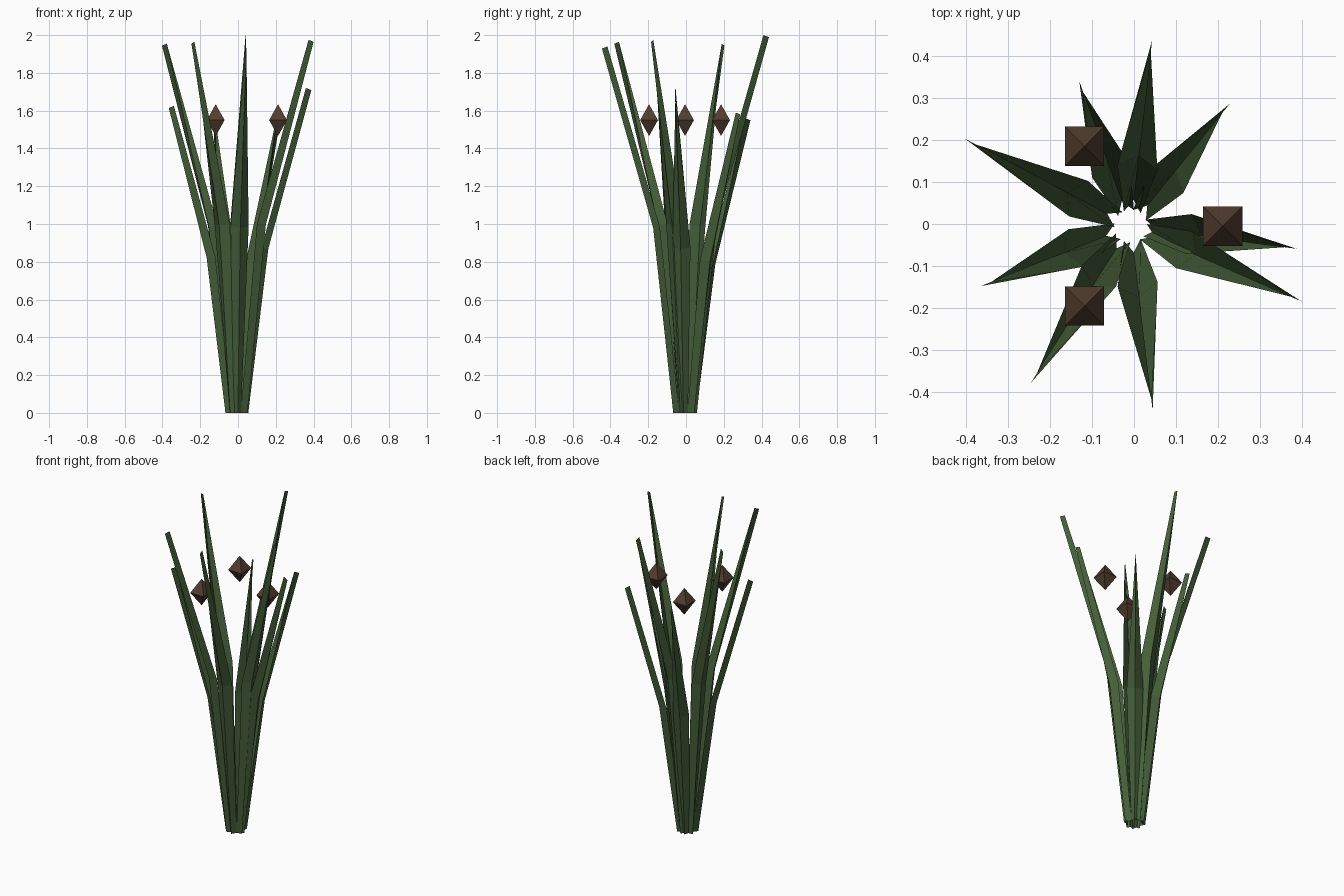
import bpy, bmesh, math
from mathutils import Vector

if "Cube" in bpy.data.objects:
    bpy.data.objects.remove(bpy.data.objects["Cube"])

CENTRE = Vector((-0.008, -0.005, 0))


def material(name, rgb):
    m = bpy.data.materials.new(name)
    m.diffuse_color = (*rgb, 1)
    m.use_nodes = True
    m.node_tree.nodes["Principled BSDF"].inputs["Base Color"].default_value = m.diffuse_color
    return m


GREEN = material("reed green", (0.060, 0.115, 0.042))
BROWN = material("seed head brown", (0.085, 0.048, 0.028))


def add_object(name, bm, mat):
    mesh = bpy.data.meshes.new(name)
    bm.to_mesh(mesh)
    bm.free()
    mesh.materials.append(mat)
    obj = bpy.data.objects.new(name, mesh)
    obj.location = CENTRE
    bpy.context.collection.objects.link(obj)


def blade(name, angle, reach, height):
    """Folded leaf: outer spine with two inner edges, bent at half height."""
    a = math.radians(angle)
    out = Vector((math.cos(a), math.sin(a), 0))
    side = Vector((-out.y, out.x, 0))
    up = Vector((0, 0, 1))
    # spine radius, spine height, half width, fold depth, rise of the edges
    stations = [(0.063, 0, 0.020, 0.030, 0),
                (0.170, height * 0.505, 0.048, 0.030, 0.006),
                (reach, height - 0.011, 0, 0.029, 0.011)]
    bm = bmesh.new()
    rows = []
    for r, z, half, depth, rise in stations:
        edge = out * (r - depth) + up * (z + rise)
        row = [bm.verts.new(edge + side * half), bm.verts.new(out * r + up * z)]
        row.append(bm.verts.new(edge - side * half) if half else row[0])
        rows.append(row)
    for low, high in zip(rows, rows[1:]):
        for i in range(2):
            bm.faces.new((low[i], low[i + 1], high[i + 1], high[i]))
    add_object(name, bm, GREEN)


# Nine blades: direction in degrees, tip radius, tip height
blades = [(83.4, 0.447, 2.00), (109.5, 0.367, 1.56), (152.2, 0.446, 1.955),
          (201.8, 0.386, 1.625), (237.5, 0.444, 1.965), (276.8, 0.443, 1.94),
          (336.2, 0.446, 1.975), (352.2, 0.400, 1.72), (51, 0.375, 1.59)]
for n, (angle, reach, height) in enumerate(blades, 1):
    blade(f"leaf_blade_{n}", angle, reach, height)

# Three diamond-shaped seed heads
for n in range(3):
    a = math.radians(120 * n)
    mid = Vector((0.22 * math.cos(a), 0.22 * math.sin(a), 1.55))
    bm = bmesh.new()
    ring = [bm.verts.new(mid + Vector((x * 0.047, y * 0.047, 0)))
            for x, y in ((1, 1), (-1, 1), (-1, -1), (1, -1))]
    top = bm.verts.new(mid + Vector((0, 0, 0.084)))
    bottom = bm.verts.new(mid - Vector((0, 0, 0.084)))
    for i in range(4):
        p, q = ring[i], ring[(i + 1) % 4]
        bm.faces.new((p, q, top))
        bm.faces.new((q, p, bottom))
    add_object(f"seed_head_{n + 1}", bm, BROWN)
